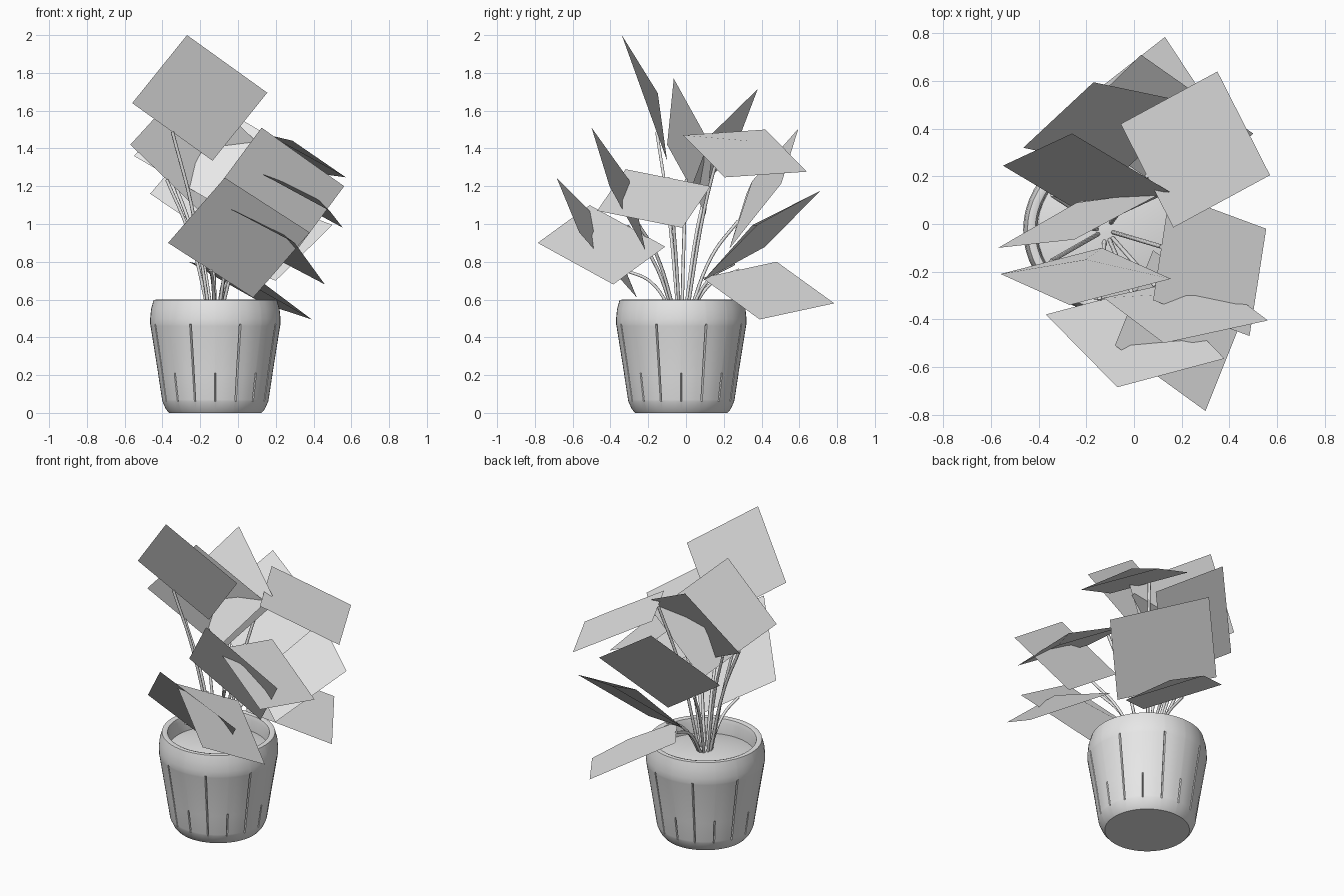
import bpy, bmesh, math
from mathutils import Vector

default_cube = bpy.data.objects.get("Cube")
if default_cube:
    bpy.data.objects.remove(default_cube, do_unlink=True)

grey = bpy.data.materials.new("plain_grey")
grey.use_nodes = True
grey.diffuse_color = (0.8, 0.8, 0.8, 1)
grey.node_tree.nodes["Principled BSDF"].inputs["Base Color"].default_value = (0.8, 0.8, 0.8, 1)

CENTRE = Vector((-0.12, -0.025, 0))


def add_object(name, data, location=(0, 0, 0)):
    obj = bpy.data.objects.new(name, data)
    obj.location = location
    bpy.context.collection.objects.link(obj)
    data.materials.append(grey)
    return obj


def smooth(obj, degrees):
    bpy.ops.object.select_all(action='DESELECT')
    obj.select_set(True)
    bpy.context.view_layer.objects.active = obj
    bpy.ops.object.shade_smooth_by_angle(angle=math.radians(degrees))


def lathe(name, profile, slots):
    """Turn (radius, height, groove level) rows; slots are (angle, groove level)."""
    bm = bmesh.new()
    rings = []
    for radius, height, level in profile:
        ring = []
        for angle, slot in slots:
            r = radius - (0.012 if slot and level >= slot else 0)
            ring.append(bm.verts.new((r * math.cos(angle), r * math.sin(angle), height)))
        rings.append(ring)
    count = len(slots)
    for low, high in zip(rings, rings[1:]):
        for i in range(count):
            j = (i + 1) % count
            bm.faces.new((low[i], low[j], high[j], high[i]))
    bm.faces.new(list(reversed(rings[0])))
    bm.faces.new(rings[-1])
    mesh = bpy.data.meshes.new(name)
    bm.to_mesh(mesh)
    bm.free()
    obj = add_object(name, mesh, CENTRE)
    smooth(obj, 35)
    return obj


# Pot: turned body with alternating long and short vertical grooves
slots = []
for k in range(16):
    a = k * math.tau / 16
    slots += [(a - 0.015, 0), (a, 2 if k % 2 == 0 else 1), (a + 0.015, 0)]
    slots += [(a + math.tau / 16 * f, 0) for f in (0.3, 0.5, 0.7)]
pot_profile = [
    (0.245, 0, 0), (0.262, 0.02, 0), (0.28, 0.06, 0), (0.282, 0.07, 2),
    (0.302, 0.2, 2), (0.303, 0.21, 1), (0.343, 0.46, 1), (0.345, 0.47, 0),
    (0.345, 0.5, 0), (0.34, 0.55, 0), (0.327, 0.597, 0), (0.31, 0.6, 0),
    (0.295, 0.595, 0), (0.288, 0.57, 0), (0.285, 0.49, 0),
]
lathe("pot", pot_profile, slots)

# Soil: low dome inside the pot
round_slots = [(i * math.tau / 48, 0) for i in range(48)]
lathe("soil", [(0.287, 0.5, 0), (0.2, 0.52, 0), (0.1, 0.53, 0), (0.01, 0.535, 0)], round_slots)


def leaf(name, base_a, base_b, tip_a):
    """Square card, arched upward in the middle."""
    a, b, c = Vector(base_a), Vector(base_b), Vector(tip_a)
    corners = [a, b, b + c - a, c]
    normal = (b - a).cross(c - a).normalized()
    if normal.z < 0:
        normal.negate()
        corners.reverse()
    middle = (b + c) / 2 + normal * 0.075
    mesh = bpy.data.meshes.new(name)
    fan = [(i, (i + 1) % 4, 4) for i in range(4)]
    mesh.from_pydata(corners + [middle], [], fan)
    mesh.polygons.foreach_set("use_smooth", [True] * 4)
    mesh.normals_split_custom_set([normal] * len(mesh.loops))
    add_object(name, mesh)
    return (a + b) / 2


def stem(name, end):
    """Thin stalk rising from the soil and bending out to the leaf."""
    reach = Vector((end.x, end.y, 0)) - CENTRE
    root = CENTRE + reach * 0.12 + Vector((0, 0, 0.51))
    bend = root.lerp(end, 0.55) + Vector((0, 0, 0.05)) - reach * 0.05
    curve = bpy.data.curves.new(name, 'CURVE')
    curve.dimensions = '3D'
    curve.bevel_depth = 0.009
    curve.bevel_resolution = 1
    curve.use_fill_caps = True
    curve.resolution_u = 6
    spline = curve.splines.new('BEZIER')
    spline.bezier_points.add(2)
    for point, co in zip(spline.bezier_points, (root, bend, end)):
        point.co = co
        point.handle_left_type = point.handle_right_type = 'AUTO'
    add_object(name, curve)


# Leaves: two base corners and the tip corner next to the first
leaves = {
    "top": ((-.56, -.21, 1.64), (-.135, -.1, 1.335), (-.27, -.34, 2)),
    "front_low": ((-.37, -.38, .9), (.08, -.26, .61), (-.07, -.685, 1.245)),
    "front_left_low": ((-.08, -.51, 1.1), (.08, -.11, .88), (.3, -.785, .9)),
    "front_left_high": ((-.127, -.31, 1.17), (.31, -.215, .86), (.125, -.5, 1.51)),
    "left_middle": ((.08, -.32, 1.29), (.15, .13, 1.2), (.485, -.47, 1.07)),
    "left_high": ((-.056, .42, 1.5), (.165, -.015, 1.47), (.35, .64, 1.277)),
    "back_low": ((-.26, .48, .8), (0, .085, .715), (.13, .785, .58)),
    "back_left": ((-.27, .42, .88), (.2, .09, .7), (.03, .71, 1.175)),
    "back_right": ((-.465, .32, 1.16), (-.035, .23, .87), (-.17, .595, 1.505)),
    "right_high": ((-.55, .245, 1.36), (-.14, 0, 1.12), (-.26, .38, 1.715)),
    "right_front": ((-.57, -.1, 1.42), (-.185, .105, 1.05), (-.25, -.065, 1.77)),
}
for place, corners in leaves.items():
    stem("stem_" + place, leaf("leaf_" + place, *corners))
